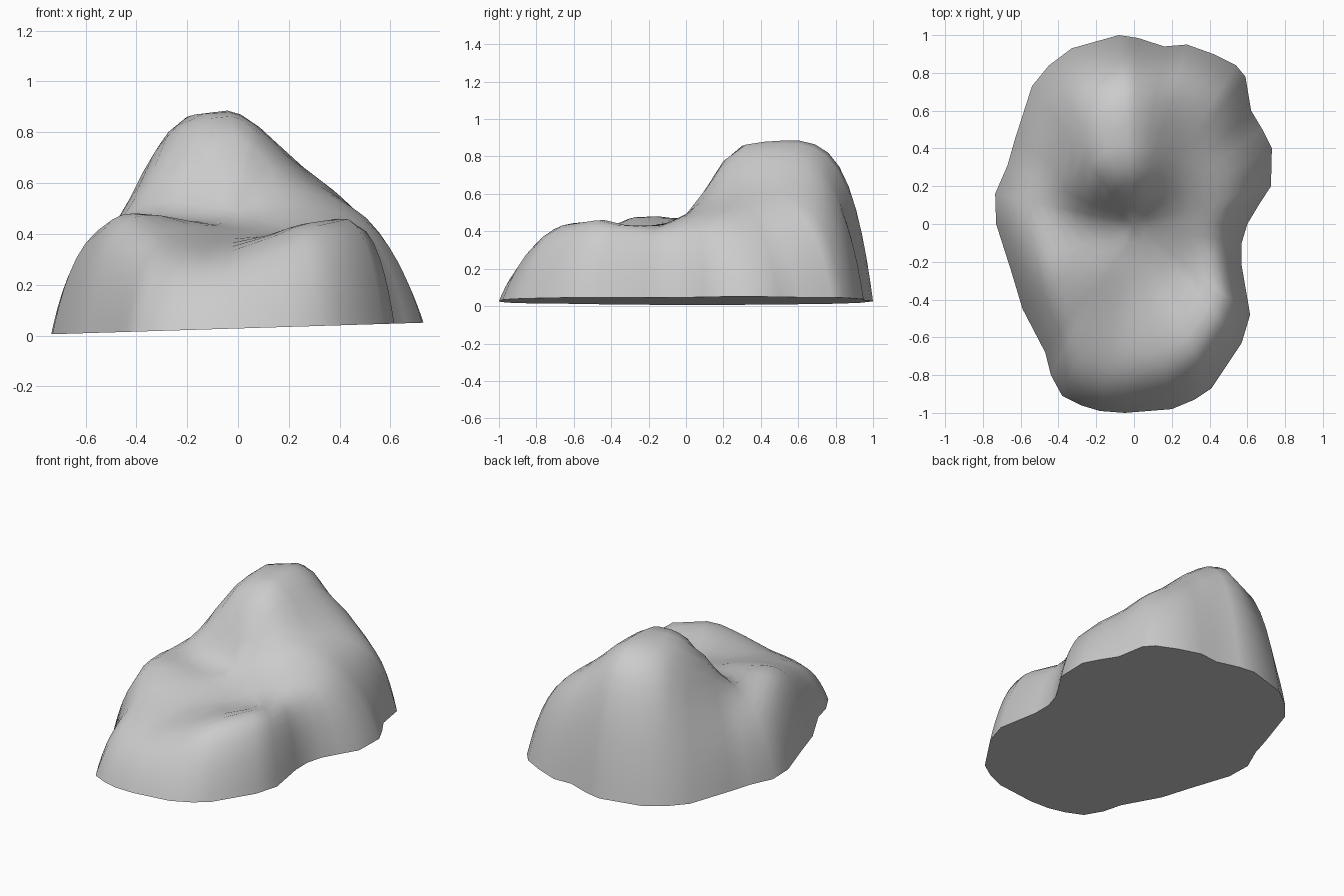
import bpy, bmesh, math

if "Cube" in bpy.data.objects:
    bpy.data.objects.remove(bpy.data.objects["Cube"])

# Plan outline of the rock foot, counter-clockwise
OUTLINE = [(.725, .2), (.73, .4), (.68, .5), (.62, .6), (.59, .78), (.54, .84), (.42, .9),
           (.28, .95), (.16, .94), (.02, .985), (-.08, 1), (-.33, .93), (-.45, .84),
           (-.54, .73), (-.63, .45), (-.67, .31), (-.735, .16), (-.73, 0), (-.65, -.25),
           (-.59, -.45), (-.47, -.68), (-.44, -.8), (-.38, -.91), (-.28, -.96),
           (-.18, -.99), (-.05, -1), (.2, -.98), (.32, -.93), (.41, -.87), (.57, -.63),
           (.615, -.48), (.57, -.22), (.57, -.1), (.6, 0), (.66, .1)]

# Coarse crown heights: columns x = -.75 .. .75, rows y = -1 .. 1, step .25
CROWN = [[.28, .30, .30, .31, .33, .38, .40],
         [.33, .34, .33, .34, .44, .48, .44],
         [.40, .42, .39, .37, .44, .51, .46],
         [.42, .50, .46, .41, .40, .44, .40],
         [.40, .46, .48, .49, .49, .45, .37],
         [.38, .46, .76, .82, .62, .48, .30],
         [.38, .49, .83, .875, .67, .49, .30],
         [.40, .54, .85, .88, .69, .56, .38],
         [.44, .60, .84, .86, .74, .60, .42]]


def spline(vals, u):
    # Catmull-Rom through evenly spaced values
    n = len(vals) - 1
    u = min(max(u, 0), n)
    i = min(int(u), n - 1)
    f = u - i
    a, b, c, d = (vals[min(max(k, 0), n)] for k in range(i - 1, i + 3))
    return b + .5 * f * (c - a + f * (2*a - 5*b + 4*c - d + f * (3*(b - c) + d - a)))


def crown(x, y):
    return spline([spline(row, (x + .75) / .25) for row in CROWN], (y + 1) / .25)


def surface(x, y, t):
    base = .028 + .031 * x          # slightly tilted underside
    return base + (crown(x, y) - base) * (1 - t ** 9)


# Rock: concentric rings from the foot up to the crown centre
bm = bmesh.new()
rings = []
for t in (1, .985, .965, .94, .91, .87, .82, .76, .69, .61, .52, .42, .32, .21, .1):
    rings.append([bm.verts.new((x*t, y*t, surface(x*t, y*t, t))) for x, y in OUTLINE])
n = len(OUTLINE)
for lo, hi in zip(rings, rings[1:]):
    for i in range(n):
        j = (i + 1) % n
        bm.faces.new((lo[i], lo[j], hi[j], hi[i]))
centre = bm.verts.new((0, 0, surface(0, 0, 0)))
for i in range(n):
    bm.faces.new((rings[-1][i], rings[-1][(i + 1) % n], centre))

# Flat underside
bm.faces.new(rings[0][::-1])

mesh = bpy.data.meshes.new("rock")
bm.to_mesh(mesh)
bm.free()
rock = bpy.data.objects.new("rock", mesh)
bpy.context.collection.objects.link(rock)
bpy.context.view_layer.objects.active = rock
rock.select_set(True)
bpy.ops.object.shade_smooth_by_angle(angle=math.radians(50))
